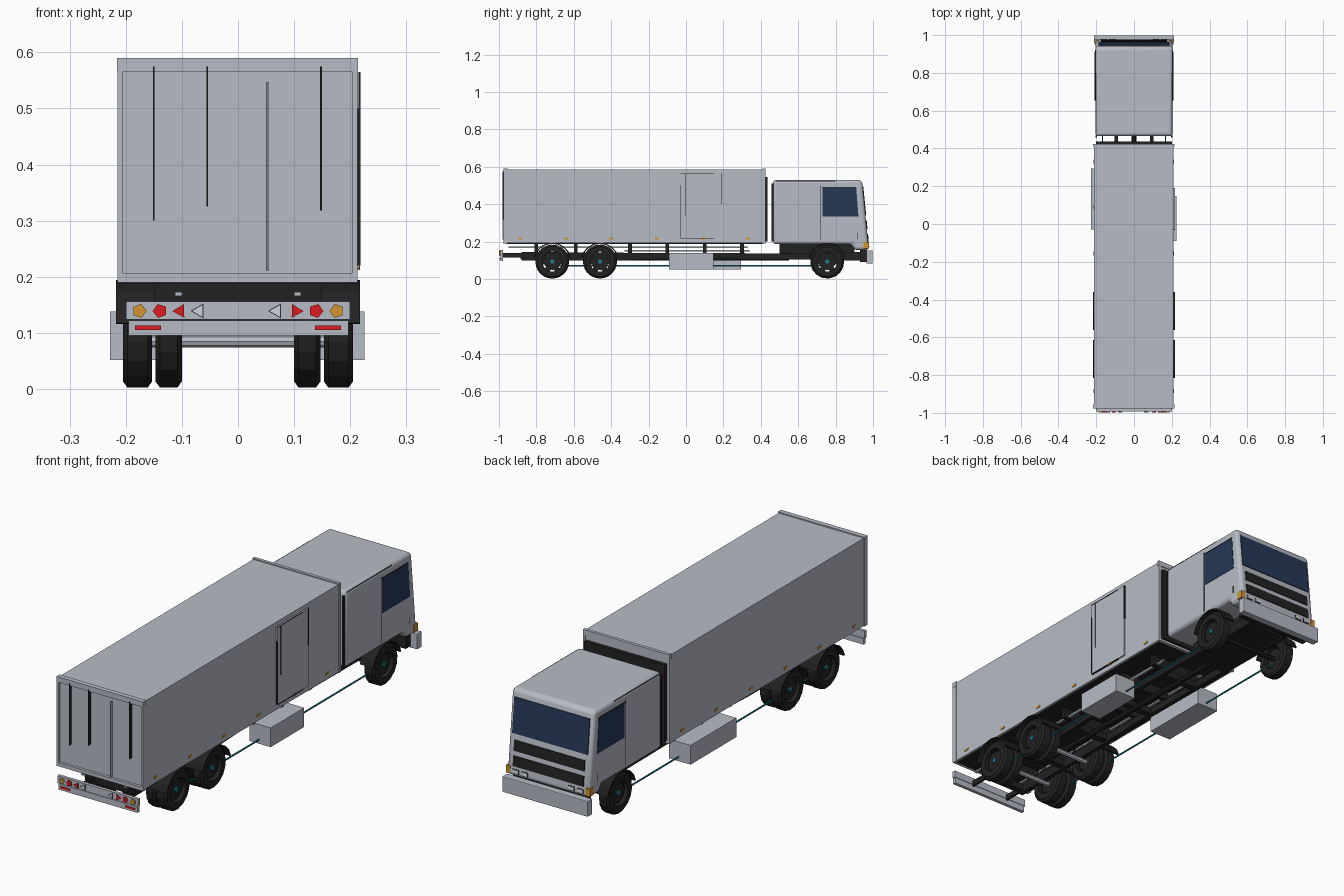
import bpy, bmesh, math
from mathutils import Matrix

if "Cube" in bpy.data.objects:
    bpy.data.objects.remove(bpy.data.objects["Cube"])


def material(name, r, g, b):
    m = bpy.data.materials.new(name)
    m.diffuse_color = (r, g, b, 1)
    m.use_nodes = True
    m.node_tree.nodes["Principled BSDF"].inputs["Base Color"].default_value = m.diffuse_color
    return m


GREY = material("body grey", 0.47, 0.50, 0.56)
BLACK = material("matte black", 0.016, 0.016, 0.016)
GLASS = material("dark blue glass", 0.018, 0.04, 0.095)
ORANGE = material("amber lamp", 0.65, 0.30, 0.03)
RED = material("red lamp", 0.72, 0.012, 0.015)
TEAL = material("teal line", 0.01, 0.22, 0.28)
WHITE = material("clear lamp", 0.62, 0.65, 0.70)


def finish(name, bm, mat, bevel=0.0, segs=2, smooth=False):
    bmesh.ops.recalc_face_normals(bm, faces=bm.faces)
    me = bpy.data.meshes.new(name)
    bm.to_mesh(me)
    bm.free()
    me.materials.append(mat)
    ob = bpy.data.objects.new(name, me)
    bpy.context.collection.objects.link(ob)
    if bevel:
        mod = ob.modifiers.new("bevel", 'BEVEL')
        mod.width, mod.segments = bevel, segs
        mod.limit_method, mod.angle_limit = 'ANGLE', math.radians(40)
    if smooth:
        bpy.ops.object.select_all(action='DESELECT')
        ob.select_set(True)
        bpy.context.view_layer.objects.active = ob
        bpy.ops.object.shade_smooth_by_angle(angle=math.radians(35))
    return ob


def box(name, x, y, z, mat, bevel=0.0):
    bm = bmesh.new()
    bmesh.ops.create_cube(bm, size=1)
    for v in bm.verts:
        v.co = [(lo + hi) / 2 + c * (hi - lo) for c, (lo, hi) in zip(v.co, (x, y, z))]
    return finish(name, bm, mat, bevel)


def prism(name, pts, x, mat, **kw):
    """Extrude a (y, z) outline between two x positions."""
    bm = bmesh.new()
    a, b = ([bm.verts.new((xx, *p)) for p in pts] for xx in x)
    bm.faces.new(a)
    bm.faces.new(b)
    n = len(pts)
    for i in range(n):
        bm.faces.new((a[i], a[(i + 1) % n], b[(i + 1) % n], b[i]))
    return finish(name, bm, mat, **kw)


def rod(name, axis, centre, radius, length, mat, sides=10, spin=0.0):
    bm = bmesh.new()
    bmesh.ops.create_cone(bm, cap_ends=True, segments=sides, radius1=radius,
                          radius2=radius, depth=length)
    turn = {'X': Matrix.Rotation(math.pi / 2, 4, 'Y'),
            'Y': Matrix.Rotation(math.pi / 2, 4, 'X'), 'Z': Matrix()}[axis]
    bm.transform(Matrix.Translation(centre) @ turn @ Matrix.Rotation(spin, 4, 'Z'))
    return finish(name, bm, mat)


def lathe_x(name, profile, y, z, mat, sides=16, spin=0.0):
    """Closed (x, radius) profile turned round an axle."""
    bm = bmesh.new()
    rings = []
    for k in range(sides):
        a = spin + 2 * math.pi * k / sides
        rings.append([bm.verts.new((x, y + r * math.cos(a), z + r * math.sin(a)))
                      for x, r in profile])
    n = len(profile)
    for k in range(sides):
        p, q = rings[k], rings[(k + 1) % sides]
        for i in range(n):
            j = (i + 1) % n
            bm.faces.new((p[i], p[j], q[j], q[i]))
    return finish(name, bm, mat)


def span(s, a, b):
    return tuple(sorted((s * a, s * b)))


# Cargo body with end frames
XL, XR = -0.212, 0.21
box("cargo_body", (XL, XR), (-0.965, 0.42), (0.192, 0.585), GREY)
for y0, y1, n in ((-0.977, -0.955, "rear"), (0.41, 0.424, "front")):
    box(n + "_top_frame", (XL - .004, XR + .004), (y0, y1), (0.566, 0.59), GREY)
    box(n + "_bottom_frame", (XL - .003, XR + .003), (y0, y1), (0.19, 0.206), GREY)
    for x in (XL - .003, XR - .007):
        box(n + "_corner_post", (x, x + 0.01), (y0, y1), (0.19, 0.59), GREY)
box("cargo_floor", (-0.2, 0.2), (-0.96, 0.41), (0.187, 0.193), BLACK)
box("front_wall_plate", (-0.2, 0.2), (0.42, 0.436), (0.2, 0.545), BLACK)

# Rear door rods and seams
for x, z0, z1, m in ((-0.15, 0.30, 0.575, BLACK), (-0.055, 0.325, 0.575, BLACK),
                     (0.053, 0.21, 0.547, GREY), (0.148, 0.318, 0.575, BLACK)):
    box("door_rod", (x - .0015, x + .0015), (-0.98, -0.964), (z0, z1), m)
box("door_rod_shadow_gap", (0.0505, 0.052), (-0.969, -0.964), (0.21, 0.547), BLACK)

# Side door on the right: raised panel and dark seams
box("side_door", (XR, XR + .006), (-0.03, 0.19), (0.216, 0.565), GREY)
for y, z0, z1 in ((-0.005, 0.34, 0.56), (0.19, 0.4, 0.565), (-0.03, 0.22, 0.5)):
    box("side_door_seam", (XR, XR + .008), (y - .0015, y + .0015), (z0, z1), BLACK)
for z in (0.216, 0.563):
    box("side_door_edge", (XR, XR + .0075), (-0.03, 0.15), (z - .0015, z + .0015), BLACK)

# Cab: side outline with a raked front


def front_y(z):
    return 0.942 + (0.515 - z) * 0.1


prism("cab", [(0.465, 0.186), (0.465, 0.53), (0.935, 0.53), (front_y(0.515), 0.515),
              (front_y(0.155), 0.155), (0.9, 0.155), (0.885, 0.186)],
      (-0.205, 0.205), GREY, bevel=0.016, segs=3, smooth=True)


def front_plate(name, x, z0, z1, mat, t=0.004):
    prism(name, [(front_y(z0) - .004, z0), (front_y(z0) + t, z0),
                 (front_y(z1) + t, z1), (front_y(z1) - .004, z1)], x, mat)


front_plate("windscreen", (-0.187, 0.187), 0.34, 0.495, GLASS)
front_plate("grille_upper", (-0.175, 0.175), 0.266, 0.312, BLACK)
front_plate("grille_lower", (-0.175, 0.175), 0.2, 0.244, BLACK)
for s in (-1, 1):
    for x in (0.1, 0.145):
        front_plate("headlamp_rim", span(s, x, x + .03), 0.168, 0.187, BLACK, 0.002)
        front_plate("headlamp", span(s, x + .002, x + .028), 0.17, 0.185, WHITE, 0.004)
    box("corner_indicator", span(s, 0.188, 0.208), (0.95, 0.978), (0.163, 0.197), ORANGE)
    win = [(0.73, 0.335), (0.922, 0.335), (0.91, 0.49), (0.73, 0.49)]
    prism("side_window", win, span(s, 0.202, 0.207), GLASS)
    box("window_top_seal", span(s, 0.202, 0.208), (0.725, 0.91), (0.489, 0.493), BLACK)
    box("cab_door_seam", span(s, 0.202, 0.2065), (0.7185, 0.7215), (0.205, 0.5), BLACK)
    box("cab_door_front_seam", span(s, 0.202, 0.2065), (0.9165, 0.9195), (0.21, 0.245), BLACK)
    box("roof_seam", span(s, 0.198, 0.204), (0.48, 0.8), (0.52, 0.523), BLACK)
    box("cab_rear_post", span(s, 0.195, 0.203), (0.458, 0.468), (0.2, 0.51), BLACK)

# Front bumper
box("front_bumper", (-0.212, 0.212), (0.965, 0.998), (0.082, 0.152), GREY, 0.003)
box("bumper_backing", (-0.18, 0.18), (0.93, 0.966), (0.09, 0.155), BLACK)

# Chassis rails, cross members and subframe
for s in (-1, 1):
    prism("chassis_rail", [(-0.88, 0.1), (-0.3, 0.1), (-0.1, 0.108), (0.66, 0.103), (0.85, 0.1),
                           (0.94, 0.1), (0.94, 0.145), (0.85, 0.145), (0.66, 0.135),
                           (-0.3, 0.14), (-0.88, 0.145)], span(s, 0.084, 0.104), BLACK)
    box("subframe_rail", span(s, 0.1, 0.112), (-0.95, 0.33), (0.166, 0.173), GREY)
    box("side_pipe", span(s, 0.12, 0.13), (-0.33, 0.34), (0.146, 0.154), GREY)
    rod("brake_line", 'Y', (s * 0.167, 0.02, 0.07), 0.004, 1.48, TEAL, 6)
for y in (-0.87, -0.59, -0.3, 0.0, 0.3, 0.55, 0.88):
    box("cross_member", (-0.095, 0.095), (y - .015, y + .015), (0.108, 0.138), BLACK)
for y in (-0.8, -0.59, -0.3, -0.1, 0.1, 0.3):
    box("floor_beam", (-0.15, 0.15), (y - .01, y + .01), (0.14, 0.19), BLACK)
box("engine_block", (-0.08, 0.08), (0.5, 0.9), (0.105, 0.19), BLACK)
rod("drive_shaft", 'Y', (0, 0.0, 0.11), 0.012, 1.1, BLACK, 8)

# Side storage boxes
box("left_storage_box", (-0.228, -0.12), (-0.03, 0.293), (0.052, 0.138), GREY)
box("right_storage_box", (0.12, 0.225), (-0.09, 0.147), (0.052, 0.138), GREY)

# Wheels, axles and mudguards
R, AZ = 0.091, 0.093


def wheel(x0, x1, y, spin):
    lathe_x("tyre", [(x0, 0.054), (x0, 0.08), (x0 + .008, R), (x1 - .008, R),
                     (x1, 0.08), (x1, 0.054)], y, AZ, BLACK, 16, spin)
    rod("wheel_hub", 'X', ((x0 + x1) / 2, y, AZ), 0.045, (x1 - x0) * 0.5, BLACK, 12)
    for k in range(3):
        a = math.pi * k / 3
        bm = bmesh.new()
        bmesh.ops.create_cube(bm, size=1)
        bm.transform(Matrix.Translation(((x0 + x1) / 2, y, AZ)) @ Matrix.Rotation(a, 4, 'X')
                     @ Matrix.Diagonal((0.012, 0.112, 0.03, 1)))
        finish("wheel_spoke", bm, BLACK)


for y, dual in ((-0.715, True), (-0.46, True), (0.755, False)):
    rod("axle", 'X', (0, y, AZ - .008), 0.011, 0.33, GREY if dual else BLACK, 8)
    for s in (-1, 1):
        wheel(*span(s, 0.153, 0.205), y, 0.1)
        if dual:
            wheel(*span(s, 0.1, 0.147), y, 0.3)
        rod("hub_cap", 'X', (s * 0.194, y, AZ), 0.012, 0.008, TEAL, 6)
        arc = [math.radians(a) for a in range(14, 167, 19)]
        outer = [(y + 0.103 * math.cos(a), AZ + 0.101 * math.sin(a)) for a in arc]
        inner = [(y + 0.096 * math.cos(a), AZ + 0.095 * math.sin(a)) for a in reversed(arc)]
        prism("mudguard", outer + inner, span(s, 0.098 if dual else 0.145, 0.217 if dual else 0.21), BLACK)

# Rear bumper and lamp bar
box("lamp_bar", (-0.2, 0.2), (-0.993, -0.978), (0.124, 0.156), GREY)
box("rear_bumper", (-0.195, 0.197), (-0.993, -0.978), (0.095, 0.122), GREY)
for s in (-1, 1):
    box("bumper_bracket", span(s, 0.09, 0.1), (-0.978, -0.87), (0.115, 0.14), BLACK)
    for x, sides, r, spin, m in ((0.176, 5, 0.013, 0.3, ORANGE), (0.139, 5, 0.013, 0.9, RED),
                                 (0.103, 3, 0.014, 0.5, RED), (0.069, 3, 0.014, 1.57, WHITE)):
        if m is WHITE:
            rod("reversing_lamp_rim", 'Y', (s * x, -0.9925, 0.139), r + .0015, 0.006, BLACK, sides, spin)
        rod("tail_lamp", 'Y', (s * x, -0.994, 0.139), r, 0.009, m, sides, s * spin if m is not WHITE else spin)
    box("rear_reflector", span(s, 0.137, 0.184), (-0.997, -0.992), (0.105, 0.113), RED)

# Side marker lamps
for y in (-0.885, -0.64, -0.4, -0.155, 0.09, 0.33):
    for x in (XL - .003, XR - .003):
        w = 0.01 if abs(y - 0.09) < .01 and x > 0 else 0.006
        box("side_marker", (x, x + w), (y - .011, y + .011), (0.212, 0.222), ORANGE)
